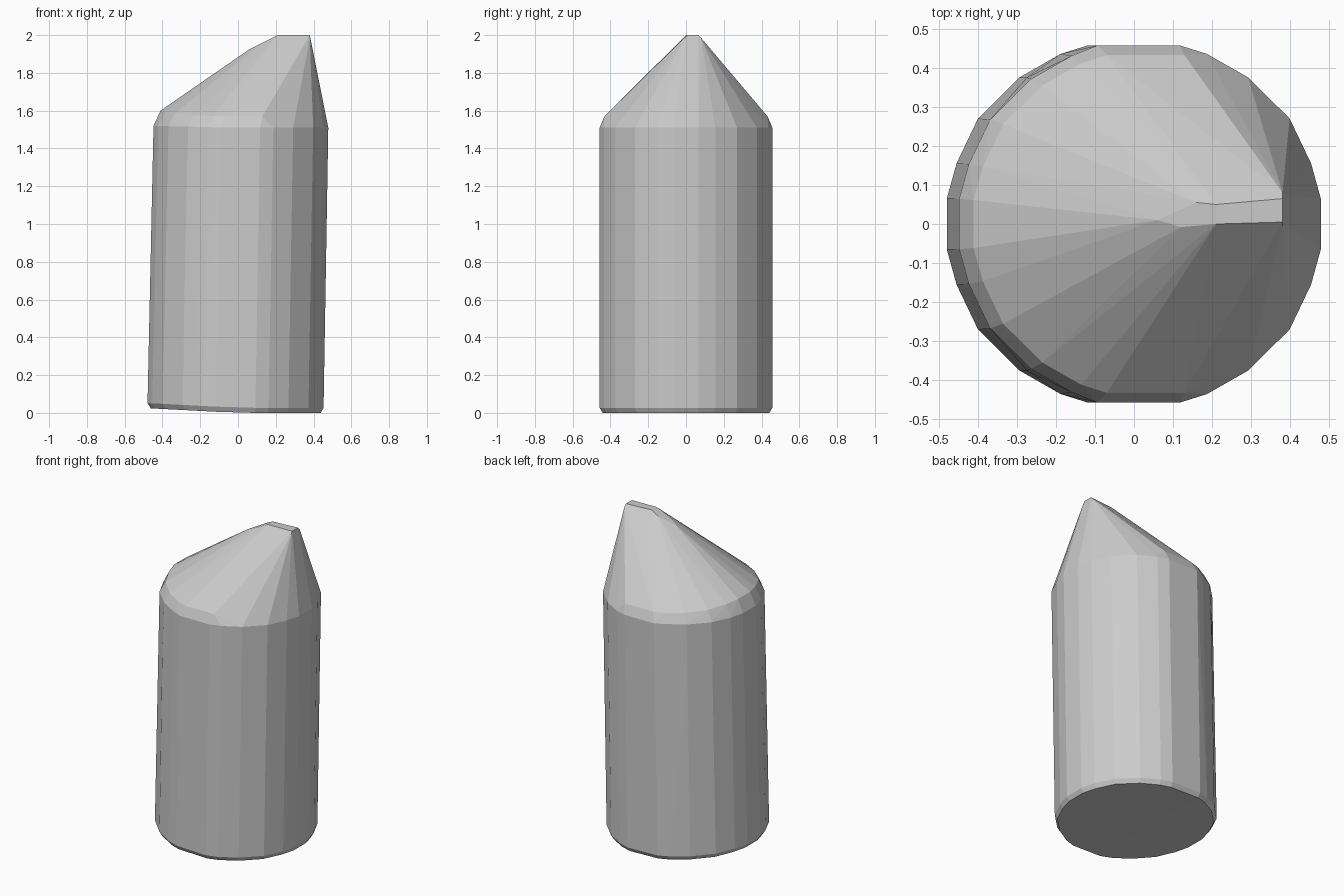
import bpy, bmesh

if "Cube" in bpy.data.objects:
    bpy.data.objects.remove(bpy.data.objects["Cube"])

# One quadrant of the faceted cross-section (unit: model size), mirrored into four
QUADRANT = [(.466, .065), (.441, .155), (.386, .27), (.28, .375), (.175, .435), (.105, .457)]
SECTION = [(sx * x, sy * y) for x, y in QUADRANT for sx in (1, -1) for sy in (1, -1)]


def ring(cx, height, scale=1.0, keep=lambda x: True):
    """Cross-section ring shifted along x, with height given as a function of (x, y)."""
    pts = []
    for x, y in SECTION:
        x, y = x * scale + cx, y * scale
        if keep(x):
            pts.append((x, y, height(x, y)))
    return pts


def underside(x, y):
    return 0.002 + 0.052 * max(0.0, -x)


points = []
# Base with a small bevel, its left half lifted slightly
points += ring(-.012, lambda x, y: underside(x, y) - .002, .965)
points += ring(-.013, lambda x, y: underside(x, y) + .025)
# Left wall bulge
points += ring(.006, lambda x, y: 1.15, keep=lambda x: x < -.2)
# Top of the wall and the rounded shoulder on the low side
points += ring(.014, lambda x, y: 1.51 - .01 * x / .47, .99)
points += ring(.012, lambda x, y: 1.51, keep=lambda x: x > -.15)
points += ring(.03, lambda x, y: 1.605 - .035 * abs(y) / .43, .945, keep=lambda x: x < .15)
# Off-centre ridge at the tip
points += [(.38, .08, 1.985), (.38, .065, 2), (.38, .005, 2), (.38, -.005, 1.985),
           (.21, .05, 2), (.21, 0, 2), (.21, -.012, 1.985),
           (.16, .055, 1.975), (.12, -.008, 1.955), (.06, .01, 1.925)]

# Wrap the points in a faceted skin
bm = bmesh.new()
for p in points:
    bm.verts.new(p)
bmesh.ops.convex_hull(bm, input=bm.verts)
bmesh.ops.delete(bm, geom=[v for v in bm.verts if not v.link_faces], context='VERTS')
bmesh.ops.dissolve_limit(bm, angle_limit=.02, verts=bm.verts, edges=bm.edges)
bmesh.ops.recalc_face_normals(bm, faces=bm.faces)

mesh = bpy.data.meshes.new("pointed_post")
bm.to_mesh(mesh)
bm.free()
bpy.context.collection.objects.link(bpy.data.objects.new("pointed_post", mesh))
